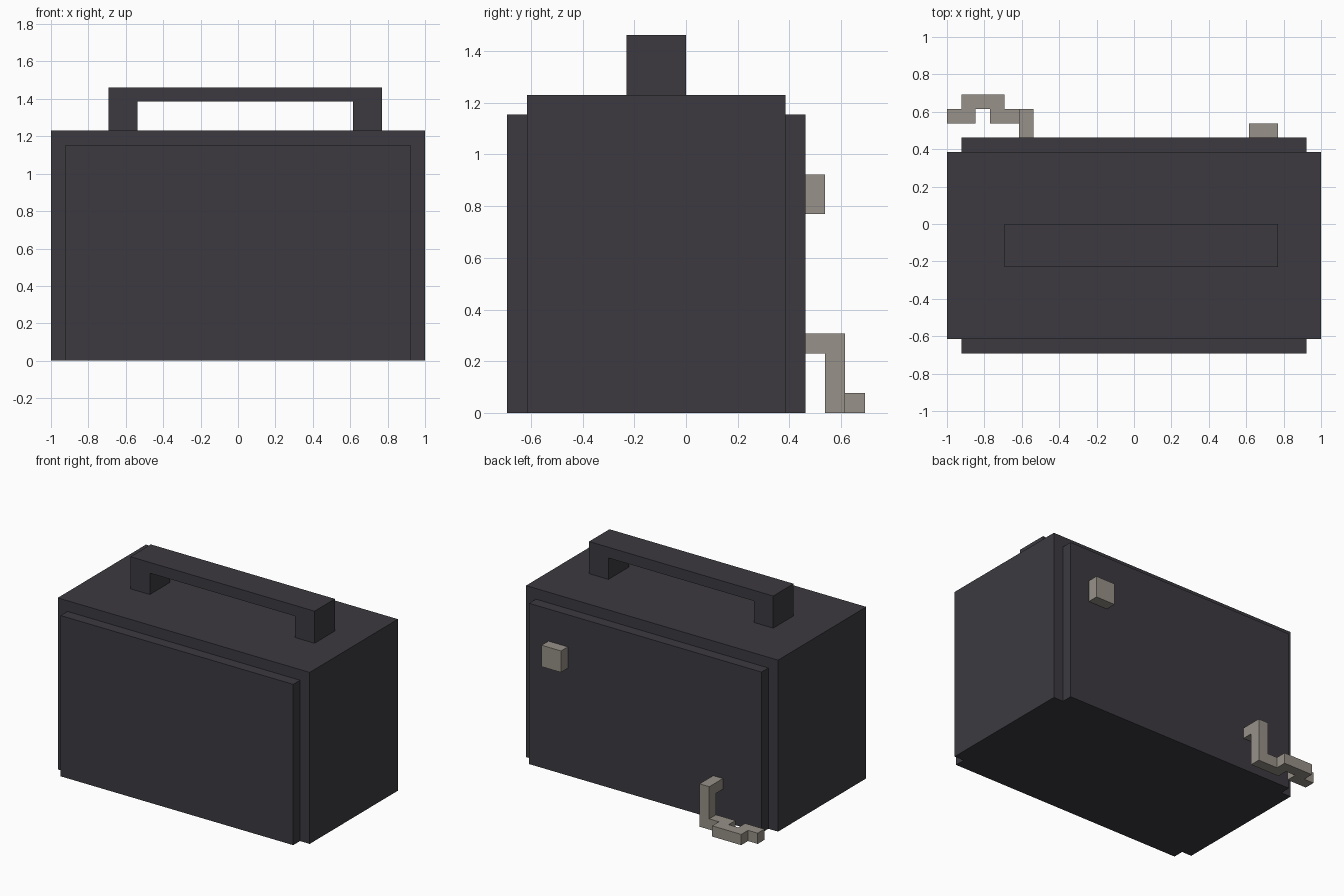
import bpy
import bmesh
from mathutils import Vector

U = 1 / 13  # size of one building block

if "Cube" in bpy.data.objects:
    bpy.data.objects.remove(bpy.data.objects["Cube"], do_unlink=True)


def make_material(name, rgb):
    mat = bpy.data.materials.new(name)
    mat.use_nodes = True
    mat.diffuse_color = (*rgb, 1)
    mat.node_tree.nodes["Principled BSDF"].inputs["Base Color"].default_value = (*rgb, 1)
    return mat


charcoal = make_material("charcoal", (0.045, 0.042, 0.051))
warm_grey = make_material("warm grey", (0.309, 0.283, 0.246))


def prism(name, mat, outline, axis, start, end):
    """Extrude a flat outline, in block units, along axis from start to end."""
    def place(a, b):
        co = [a, b]
        co.insert(axis, start)
        return Vector(co) * U

    bm = bmesh.new()
    face = bm.faces.new([bm.verts.new(place(a, b)) for a, b in outline])
    result = bmesh.ops.extrude_face_region(bm, geom=[face])
    shift = Vector((0, 0, 0))
    shift[axis] = (end - start) * U
    moved = [v for v in result["geom"] if isinstance(v, bmesh.types.BMVert)]
    bmesh.ops.translate(bm, verts=moved, vec=shift)
    bmesh.ops.recalc_face_normals(bm, faces=bm.faces)
    mesh = bpy.data.meshes.new(name)
    bm.to_mesh(mesh)
    bm.free()
    mesh.materials.append(mat)
    obj = bpy.data.objects.new(name, mesh)
    bpy.context.scene.collection.objects.link(obj)
    return obj


def box(name, mat, x, y, z):
    outline = [(x[0], y[0]), (x[1], y[0]), (x[1], y[1]), (x[0], y[1])]
    return prism(name, mat, outline, 2, *z)


# Case with a raised panel on the front and back
box("body", charcoal, (-13, 13), (-8, 5), (0, 16))
box("front_panel", charcoal, (-12, 12), (-9, -8), (0, 15))
box("back_panel", charcoal, (-12, 12), (5, 6), (0, 15))

# Carrying handle: an arch extruded through its depth
arch = [(-9, 16), (-7, 16), (-7, 18), (8, 18), (8, 16), (10, 16), (10, 19), (-9, 19)]
prism("handle", charcoal, arch, 1, -3, 0)

# Small knob on the back
box("back_knob", warm_grey, (8, 10), (6, 7), (10, 12))

# Cord: drops from the back panel, then winds along the floor
drop = [(6, 3), (7, 3), (7, 0), (8, 0), (8, 4), (6, 4)]
prism("cord_drop", warm_grey, drop, 0, -8, -7)
winding = [(-8, 7), (-8, 8), (-9, 8), (-9, 9), (-12, 9), (-12, 8),
           (-13, 8), (-13, 7), (-11, 7), (-11, 8), (-10, 8), (-10, 7)]
prism("cord_floor", warm_grey, winding, 2, 0, 1)
